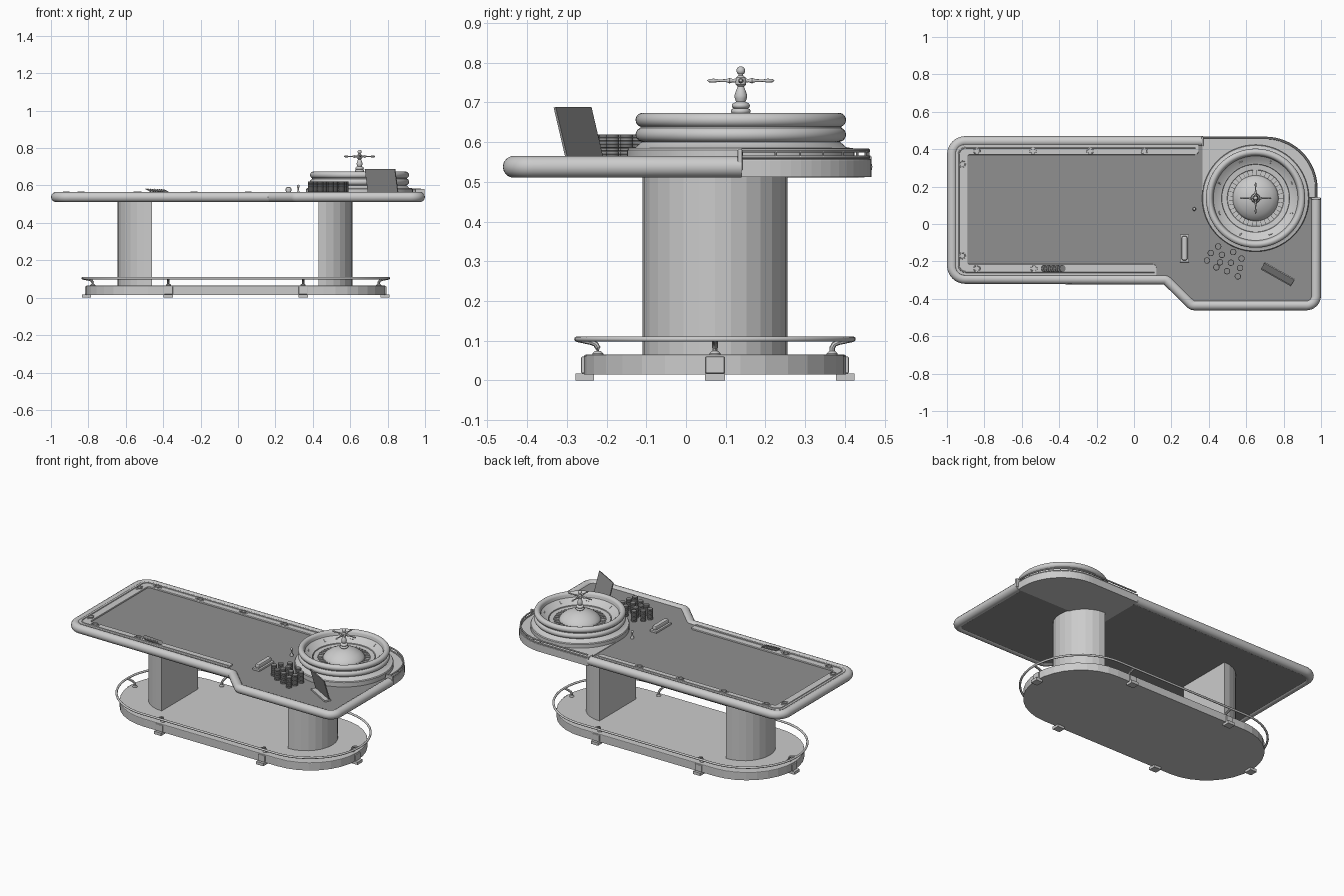
import bpy, bmesh, math
from math import sin, cos, pi, radians
from mathutils import Vector, Matrix

if "Cube" in bpy.data.objects:
    bpy.data.objects.remove(bpy.data.objects["Cube"])


def make_material(name, v):
    m = bpy.data.materials.new(name)
    m.diffuse_color = (v, v, v, 1)
    m.use_nodes = True
    m.node_tree.nodes["Principled BSDF"].inputs["Base Color"].default_value = m.diffuse_color
    return m


DARK = make_material("dark_felt", 0.28)


def finish(name, bm, mat=None, smooth=None, matrix=None):
    bmesh.ops.remove_doubles(bm, verts=bm.verts, dist=1e-5)
    bmesh.ops.recalc_face_normals(bm, faces=bm.faces)
    me = bpy.data.meshes.new(name)
    bm.to_mesh(me)
    bm.free()
    if smooth:
        me.shade_smooth()
        me.set_sharp_from_angle(angle=radians(smooth))
    ob = bpy.data.objects.new(name, me)
    bpy.context.collection.objects.link(ob)
    if matrix:
        ob.matrix_world = matrix
    if mat:
        me.materials.append(mat)
    return ob


def fillet(pts, radii, closed=True, n=6):
    """Round the corners of a 2D path with exact arcs."""
    out = []
    for i, p in enumerate(pts):
        p, r = Vector(p), radii[i] if isinstance(radii, (list, tuple)) else radii
        if r == 0 or (not closed and i in (0, len(pts) - 1)):
            out.append(p)
            continue
        a = (Vector(pts[i - 1]) - p).normalized()
        b = (Vector(pts[(i + 1) % len(pts)]) - p).normalized()
        turn = pi - a.angle(b)
        t, w = r * math.tan(turn / 2), cos(turn / 2)
        for k in range(n + 1):
            u = k / n
            c0, c1, c2 = (1 - u) ** 2, 2 * u * (1 - u) * w, u * u
            out.append((c0 * (p + a * t) + c1 * p + c2 * (p + b * t)) / (c0 + c1 + c2))
    return out


def prism(name, pts, z0, z1, mat=None, bevel=0, smooth=None):
    bm = bmesh.new()
    f = bm.faces.new([bm.verts.new((p[0], p[1], z0)) for p in pts])
    ext = bmesh.ops.extrude_face_region(bm, geom=[f])["geom"]
    top = [v for v in ext if isinstance(v, bmesh.types.BMVert)]
    bmesh.ops.translate(bm, verts=top, vec=(0, 0, z1 - z0))
    if bevel:
        rim = [e for e in bm.edges if all(abs(v.co.z - z1) < 1e-6 for v in e.verts)]
        bmesh.ops.bevel(bm, geom=rim, offset=bevel, segments=2, affect='EDGES', profile=0.5)
    return finish(name, bm, mat, smooth)


def box(name, center, size, rot=None, mat=None, bevel=0):
    bm = bmesh.new()
    bmesh.ops.create_cube(bm, size=1)
    bmesh.ops.scale(bm, verts=bm.verts, vec=size)
    if bevel:
        bmesh.ops.bevel(bm, geom=bm.edges[:], offset=bevel, segments=2, affect='EDGES', profile=0.5)
    return finish(name, bm, mat, None, Matrix.Translation(center) @ (rot or Matrix()))


def lathe(name, prof, matrix, segs=64, mat=None, smooth=35):
    bm = bmesh.new()
    rings = [[bm.verts.new((r * cos(2 * pi * k / segs), r * sin(2 * pi * k / segs), z))
              for k in range(segs)] for r, z in prof]
    for a, b in zip(rings, rings[1:]):
        for k in range(segs):
            j = (k + 1) % segs
            bm.faces.new((a[k], a[j], b[j], b[k]))
    return finish(name, bm, mat, smooth, matrix)


def tube(name, pts, r, cyclic=False, res=4):
    cu = bpy.data.curves.new(name, 'CURVE')
    cu.dimensions, cu.twist_mode = '3D', 'Z_UP'
    cu.bevel_depth, cu.bevel_resolution, cu.use_fill_caps = r, res, True
    sp = cu.splines.new('POLY')
    sp.points.add(len(pts) - 1)
    for q, p in zip(sp.points, pts):
        q.co = (*p, 1)
    sp.use_cyclic_u = cyclic
    tmp = bpy.data.objects.new(name + "_path", cu)
    bpy.context.collection.objects.link(tmp)
    me = bpy.data.meshes.new_from_object(tmp.evaluated_get(bpy.context.evaluated_depsgraph_get()))
    bpy.data.objects.remove(tmp)
    bm = bmesh.new()
    bm.from_mesh(me)
    return finish(name, bm, None, 40)


def at(x, y, z):
    return Matrix.Translation((x, y, z))


def arc(cx, cz, r, a0, a1, n=8):
    return [(cx + r * cos(radians(a0 + (a1 - a0) * k / n)),
             cz + r * sin(radians(a0 + (a1 - a0) * k / n))) for k in range(n + 1)]


# Base, foot rail and legs
BX, BY, HALF, R = -0.012, 0.073, 0.47, 0.33


def stadium(r, n=16):
    return [(BX + s * (HALF + r * sin(pi * k / n)), BY - s * r * cos(pi * k / n))
            for s in (1, -1) for k in range(n + 1)]


prism("base_plinth", stadium(R), 0.015, 0.065, bevel=0.004)
tube("foot_rail", [(x, y, 0.104) for x, y in stadium(R + 0.018, 24)], 0.0065, True)
for name, x, s in (("left_leg", -0.46, -1), ("right_leg", 0.43, 1)):
    prism(name, [(x + s * 0.183 * sin(pi * k / 14), BY - 0.183 * cos(pi * k / 14))
                 for k in range(15)], 0.06, 0.52)

# Feet, clamps and foot rail posts
mounts = [(BX + sx * 0.36, BY + sy * R, 0, sy) for sx in (-1, 1) for sy in (-1, 1)]
mounts += [(BX + s * (HALF + R), BY, s, 0) for s in (-1, 1)]
for x, y, dx, dy in mounts:
    rot = Matrix.Rotation(math.atan2(dy, dx), 4, 'Z')
    box("foot", (x - dx * 0.002, y - dy * 0.002, 0.009), (0.046, 0.05, 0.018), rot)
    box("foot_clamp", (x - dx * 0.002, y - dy * 0.002, 0.039), (0.018, 0.048, 0.042), rot, bevel=0.003)
    path = [(-0.035, 0.065), (-0.035, 0.082), (-0.03, 0.091), (-0.02, 0.096), (0.018, 0.104)]
    tube("rail_post", [(x + dx * d, y + dy * d, z) for d, z in path], 0.007, res=2)
    lathe("post_flange", [(0, 0), (0.014, 0), (0.014, 0.004), (0.008, 0.01), (0, 0.01)],
          at(x - dx * 0.035, y - dy * 0.035, 0.064), 16)

# Table top, padded rail and wheel platform
top = [(0.37, 0.442), (-0.972, 0.442), (-0.972, -0.292), (0.172, -0.297),
       (0.312, -0.434), (0.972, -0.434), (0.972, 0.14)]
radii = [0, 0.07, 0.07, 0.03, 0.03, 0.05, 0]
prism("felt_top", fillet(top + [(0.37, 0.14)], radii + [0]), 0.516, 0.553, DARK)
tube("padded_rail", [(x, y, 0.538) for x, y in fillet(top, radii, False, 8)], 0.0275, res=5)
prism("wheel_platform", fillet([(0.365, 0.14), (0.982, 0.14), (0.982, 0.467), (0.365, 0.467)],
                               [0, 0, 0.28, 0], n=16), 0.512, 0.558, bevel=0.004)
gallery = fillet([(0.974, 0.14), (0.974, 0.459), (0.37, 0.459)], 0.272, False, 20)
tube("gallery_bead", [(x, y, 0.562) for x, y in gallery], 0.005, res=2)
tube("gallery_rail", [(x, y, 0.579) for x, y in gallery], 0.005, res=2)
for x, y in gallery[::3]:
    lathe("gallery_post", [(0.003, 0), (0.003, 0.022)], at(x, y, 0.557), 8)
box("right_rail_cap", (0.972, 0.136, 0.555), (0.05, 0.012, 0.054), bevel=0.003)
box("back_rail_cap", (0.366, 0.442, 0.54), (0.01, 0.05, 0.052), bevel=0.003)

# Inner wooden border with trim and cup rings
border = [(0.345, 0.425), (-0.955, 0.425), (-0.955, -0.275), (0.12, -0.275),
          (0.12, -0.215), (-0.89, -0.215), (-0.89, 0.37), (0.345, 0.37)]
prism("wood_border", fillet(border, [0, 0.05, 0.05, 0, 0.02, 0.012, 0.012, 0.02]),
      0.55, 0.562, bevel=0.003)
trim = fillet([(0.33, 0.408), (-0.938, 0.408), (-0.938, -0.257), (0.11, -0.257)], 0.04, False)
tube("border_trim", [(x, y, 0.562) for x, y in trim], 0.004, res=2)
cups = [(x, 0.39) for x in (-0.84, -0.54, -0.235, 0.055)] + \
       [(-0.918, 0.32), (-0.918, -0.17), (-0.84, -0.238), (-0.535, -0.238)]
for x, y in cups:
    lathe("cup_ring", [(0, 0.002), (0.013, 0.002), (0.014, 0.007), (0.018, 0.007), (0.019, 0)],
          at(x, y, 0.561), 20)
    along = (0.058, 0.007, 0.004) if x > -0.9 else (0.007, 0.058, 0.004)
    box("cup_hinge", (x, y, 0.562), along)

# Roulette wheel bowl
WX, WY = 0.65, 0.138
W = at(WX, WY, 0)
bowl = [(0, 0.55), (0.286, 0.55), (0.286, 0.58), (0.282, 0.585), (0.266, 0.587), (0.25, 0.601)]
bowl += arc(0.247, 0.619, 0.018, -70, 70) + arc(0.247, 0.656, 0.018, -70, 170, 14)
bowl += [(0.226, 0.645), (0.19, 0.618), (0.182, 0.616), (0.18, 0.605), (0, 0.6)]
lathe("wheel_bowl", bowl, W, 72)

# Rotor with number ring, pockets and dome
rotor = [(0, 0.59), (0.178, 0.59), (0.178, 0.612), (0.152, 0.609), (0.15, 0.606), (0.122, 0.606),
         (0.12, 0.615), (0.113, 0.626), (0.09, 0.645), (0.06, 0.66), (0.035, 0.668), (0, 0.672)]
lathe("wheel_rotor", rotor, W, 72)
for k in range(37):
    m = Matrix.Rotation(2 * pi * k / 37, 4, 'Z')
    box("pocket_divider", W @ m @ Vector((0.136, 0, 0.61)), (0.028, 0.002, 0.01), m)
for k in range(8):
    m = Matrix.Rotation(2 * pi * (k + 0.5) / 8, 4, 'Z') @ Matrix.Rotation(radians(-37), 4, 'Y')
    p = Matrix.Rotation(2 * pi * (k + 0.5) / 8, 4, 'Z') @ Vector((0.208, 0, 0.633))
    size = (0.02, 0.007, 0.006) if k % 2 else (0.007, 0.02, 0.006)
    box("ball_deflector", W @ p, size, m, bevel=0.002)

# Turret with four handles
turret = [(0, 0.665), (0.026, 0.668)] + arc(0.018, 0.678, 0.007, -80, 80, 5) + \
    arc(0.016, 0.692, 0.007, -80, 80, 5) + \
    [(0.012, 0.702), (0.015, 0.71), (0.016, 0.718), (0.012, 0.73), (0.008, 0.74), (0.013, 0.745),
     (0.014, 0.754), (0.012, 0.763), (0.006, 0.768), (0.006, 0.772)] + arc(0, 0.78, 0.011, -50, 90, 8)
lathe("turret", turret, W, 24)
arm = [(0, 0), (0.006, 0.01), (0.004, 0.02), (0.007, 0.028), (0.004, 0.036), (0.003, 0.055),
       (0.005, 0.068), (0.004, 0.08), (0, 0.085)]
for k in range(4):
    lathe("turret_handle", arm, at(WX, WY, 0.755) @ Matrix.Rotation(k * pi / 2, 4, 'Z')
          @ Matrix.Rotation(pi / 2, 4, 'Y'), 12)

# Chip stacks
stack = [(0, 0)]
for k in range(8):
    z = k * 0.0085
    stack += [(0.0155, z), (0.017, z + 0.0015), (0.017, z + 0.007), (0.0155, z + 0.0085)]
stack.append((0, 0.068))
for x, y in [(0.45, -0.12), (0.41, -0.155), (0.47, -0.165), (0.53, -0.15), (0.575, -0.185),
             (0.39, -0.195), (0.46, -0.205), (0.518, -0.207), (0.567, -0.235), (0.44, -0.232),
             (0.497, -0.252), (0.555, -0.28)]:
    lathe("chip_stack", stack, at(x, y, 0.552), 18, DARK)

# Loose chips leaning on the front border
for k in range(9):
    lathe("loose_chip", [(0, 0), (0.018, 0), (0.018, 0.005), (0, 0.005)],
          at(-0.48 + k * 0.012, -0.238 - 0.002 * (k % 2), 0.572 - 0.0005 * k)
          @ Matrix.Rotation(radians(28), 4, 'Y'), 18, DARK)

# Leaning sign panel with its foot strip
a = math.atan2(-0.09, 0.16)
turn = Matrix.Rotation(a, 4, 'Z')
box("sign_panel", (0.768, -0.27, 0.621), (0.184, 0.006, 0.138),
    turn @ Matrix.Rotation(radians(15), 4, 'X'), DARK)
box("sign_foot", (0.773, -0.268, 0.557), (0.18, 0.04, 0.012), turn)

# Dealer's bar and win marker
box("bar_tray", (0.27, -0.13, 0.558), (0.05, 0.15, 0.014), bevel=0.003)
box("bar", (0.27, -0.13, 0.576), (0.03, 0.13, 0.03), bevel=0.009)
lathe("win_marker", [(0, 0), (0.01, 0), (0.01, 0.008), (0.005, 0.02), (0.004, 0.035)]
      + arc(0, 0.044, 0.008, -55, 90, 6), at(0.322, 0.08, 0.552), 16)
